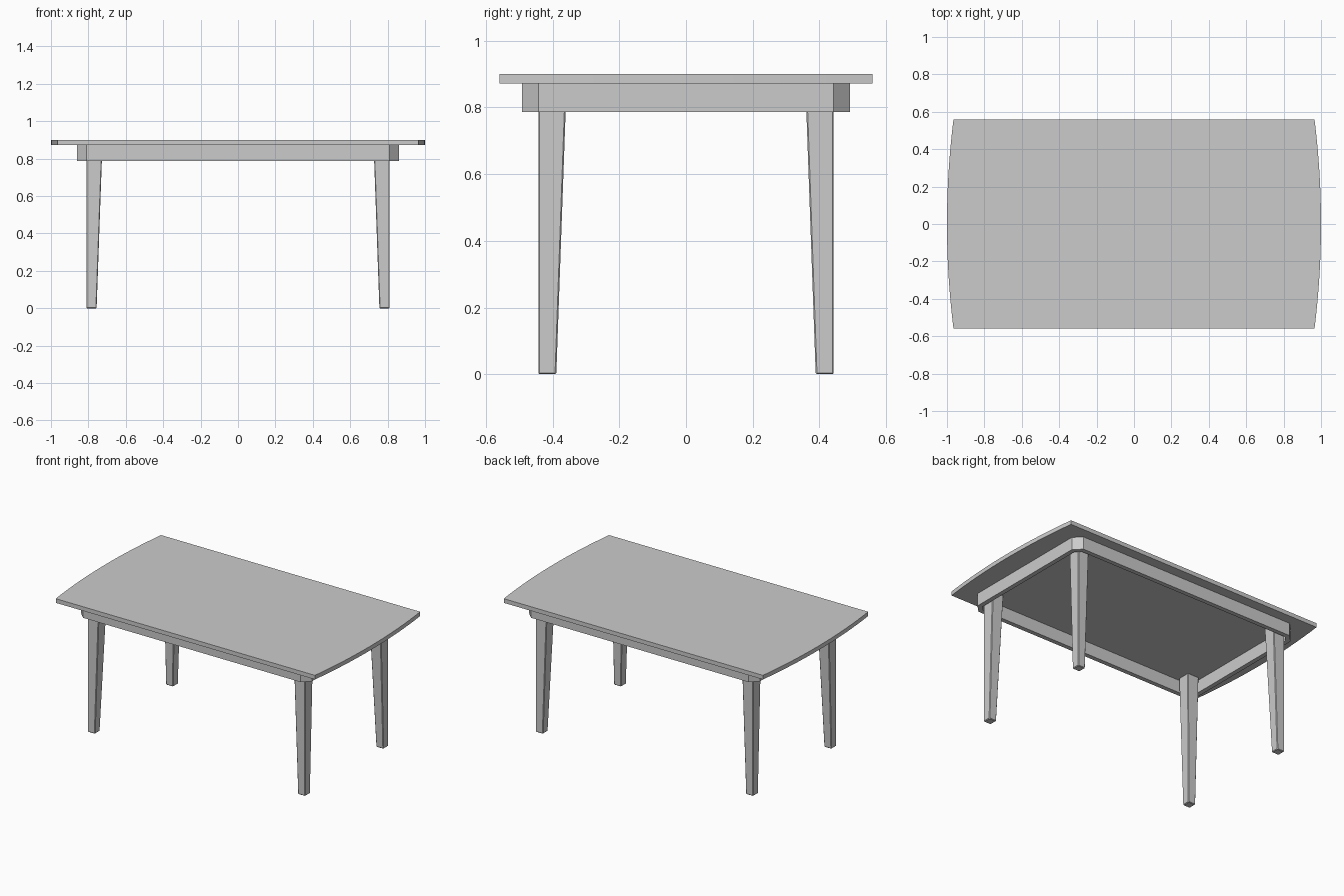
import bpy
import bmesh
import math

if "Cube" in bpy.data.objects:
    bpy.data.objects.remove(bpy.data.objects["Cube"])

grey = bpy.data.materials.new("plain grey")
grey.diffuse_color = (0.6, 0.6, 0.6, 1)
grey.use_nodes = True
grey.node_tree.nodes["Principled BSDF"].inputs["Base Color"].default_value = grey.diffuse_color


def make_object(name, bm):
    bmesh.ops.recalc_face_normals(bm, faces=bm.faces)
    mesh = bpy.data.meshes.new(name)
    bm.to_mesh(mesh)
    bm.free()
    mesh.materials.append(grey)
    obj = bpy.data.objects.new(name, mesh)
    bpy.context.collection.objects.link(obj)
    return obj


def add_ring(bm, points, z):
    return [bm.verts.new((x, y, z)) for x, y in points]


def bridge(bm, a, b):
    n = len(a)
    for i in range(n):
        j = (i + 1) % n
        bm.faces.new((a[i], a[j], b[j], b[i]))


def loft(name, lower, z0, upper, z1):
    bm = bmesh.new()
    a, b = add_ring(bm, lower, z0), add_ring(bm, upper, z1)
    bridge(bm, a, b)
    bm.faces.new(a)
    bm.faces.new(b)
    return make_object(name, bm)


# Tabletop: straight long sides, gently bowed ends
HALF_Y, BOW, STEPS = 0.56, 0.035, 16
radius = (HALF_Y ** 2 + BOW ** 2) / (2 * BOW)
end = []
for i in range(STEPS + 1):
    y = -HALF_Y + 2 * HALF_Y * i / STEPS
    end.append((1 - radius + math.sqrt(radius ** 2 - y * y), y))
outline = end + [(-x, -y) for x, y in end]
loft("tabletop", outline, 0.872, outline, 0.90)


# Apron: thin frame with clipped corners, open in the middle
def clipped_rect(hx, hy, c):
    half = [(hx, -hy + c), (hx, hy - c), (hx - c, hy), (-hx + c, hy)]
    return half + [(-x, -y) for x, y in half]


THICK, CLIP = 0.03, 0.05
outer = clipped_rect(0.86, 0.492, CLIP)
inner = clipped_rect(0.86 - THICK, 0.492 - THICK, CLIP - THICK * (2 - math.sqrt(2)))
bm = bmesh.new()
rings = [add_ring(bm, p, z) for p, z in
         ((outer, 0.787), (outer, 0.872), (inner, 0.872), (inner, 0.787))]
for i in range(4):
    bridge(bm, rings[i], rings[(i + 1) % 4])
make_object("apron", bm)

# Legs: upright outer faces, inner faces tapering toward the foot
OX, OY = 0.81, 0.443


def leg_section(w, sx, sy):
    return [(sx * x, sy * y) for x, y in
            ((OX, OY), (OX - w, OY), (OX - w, OY - w), (OX, OY - w))]


for sx, side in ((-1, "left"), (1, "right")):
    for sy, place in ((-1, "front"), (1, "back")):
        leg = loft(f"{place}_{side}_leg", leg_section(0.054, sx, sy), 0,
                   leg_section(0.085, sx, sy), 0.872)
        bevel = leg.modifiers.new("softened edges", "BEVEL")
        bevel.width = 0.004
        bevel.segments = 1
